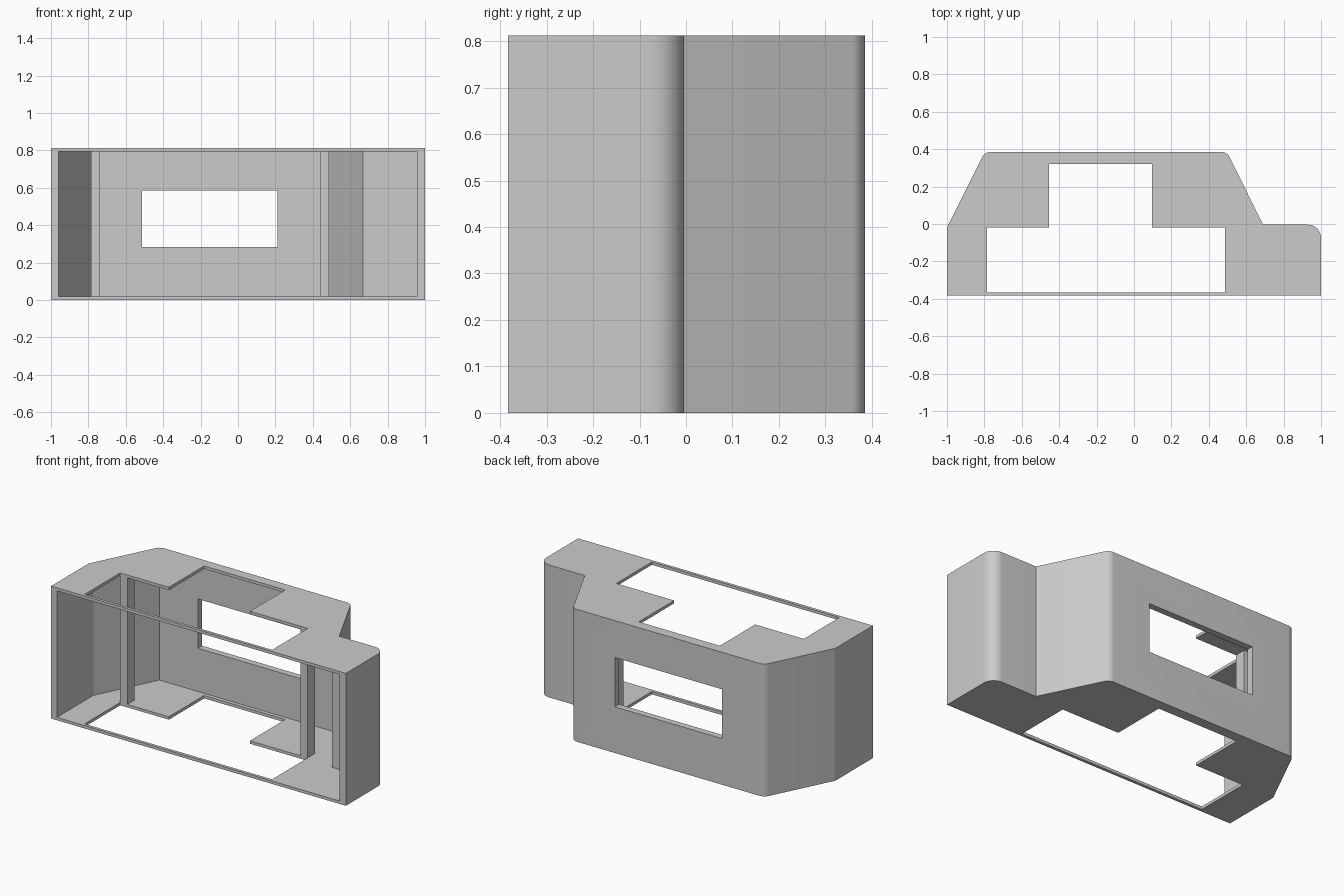
import bpy
import math
from mathutils import Vector

cube = bpy.data.objects.get("Cube")
if cube:
    bpy.data.objects.remove(cube)

HEIGHT, SKIN = 0.812, 0.018

grey = bpy.data.materials.new("light_grey")
grey.use_nodes = True
colour = (0.6, 0.6, 0.6, 1)
grey.diffuse_color = colour
grey.node_tree.nodes["Principled BSDF"].inputs["Base Color"].default_value = colour


def rounded(corners, steps=8):
    """Outline from (x, y, radius) corners, with arcs where radius > 0."""
    out = []
    for i, (x, y, r) in enumerate(corners):
        p = Vector((x, y))
        if r == 0:
            out.append(p)
            continue
        a = (Vector(corners[i - 1][:2]) - p).normalized()
        b = (Vector(corners[(i + 1) % len(corners)][:2]) - p).normalized()
        half = a.angle(b) / 2
        centre = p + (a + b).normalized() * (r / math.sin(half))
        start = p + a * (r / math.tan(half)) - centre
        end = p + b * (r / math.tan(half)) - centre
        for k in range(steps + 1):
            out.append(centre + start.lerp(end, k / steps).normalized() * r)
    return out


def prism(name, outline, z0, z1):
    """Vertical prism over a counter-clockwise outline."""
    n = len(outline)
    verts = [(p[0], p[1], z) for z in (z0, z1) for p in outline]
    faces = [tuple(range(n))[::-1], tuple(range(n, 2 * n))]
    faces += [(i, (i + 1) % n, n + (i + 1) % n, n + i) for i in range(n)]
    mesh = bpy.data.meshes.new(name)
    mesh.from_pydata(verts, [], faces)
    mesh.materials.append(grey)
    ob = bpy.data.objects.new(name, mesh)
    bpy.context.collection.objects.link(ob)
    return ob


def box(name, x0, x1, y0, y1, z0, z1):
    return prism(name, [(x0, y0), (x1, y0), (x1, y1), (x0, y1)], z0, z1)


def select(ob):
    bpy.ops.object.select_all(action="DESELECT")
    ob.select_set(True)
    bpy.context.view_layer.objects.active = ob


def cut(ob, cutter):
    cutter.hide_render = True
    select(ob)
    mod = ob.modifiers.new("cut", "BOOLEAN")
    mod.operation, mod.solver, mod.object = "DIFFERENCE", "EXACT", cutter
    bpy.ops.object.modifier_apply(modifier=mod.name)
    bpy.data.objects.remove(cutter)


# Housing with rounded rear corners and a step on its left
housing = prism("housing", rounded([
    (-1, -0.383, 0), (1, -0.383, 0), (1, -0.004, 0.07), (0.69, -0.004, 0),
    (0.498, 0.385, 0.05), (-0.798, 0.385, 0.05), (-1, -0.02, 0.05)]), 0, HEIGHT)

# Hollow interior, open at the front
cut(housing, prism("cavity", [
    (-0.96, -0.5), (0.957, -0.5), (0.957, -0.044), (0.667, -0.044),
    (0.475, 0.345), (-0.775, 0.345), (-0.96, -0.03)], SKIN, HEIGHT - SKIN))

# Stepped opening through the top and bottom plates
cut(housing, prism("plate_opening", [
    (-0.785, -0.365), (0.487, -0.365), (0.487, -0.02), (0.095, -0.02),
    (0.095, 0.322), (-0.455, 0.322), (-0.455, -0.02), (-0.785, -0.02)], -0.1, 1))

# Rear window
cut(housing, box("rear_window", -0.513, 0.212, 0.2, 0.5, 0.283, 0.585))

select(housing)
bpy.ops.object.shade_smooth_by_angle(angle=math.radians(20))

# Inner support posts between the plates
for name, x in (("right_post", -0.785), ("left_post", 0.439)):
    box(name, x, x + 0.048, -0.02, 0.05, SKIN / 2, HEIGHT - SKIN / 2)
